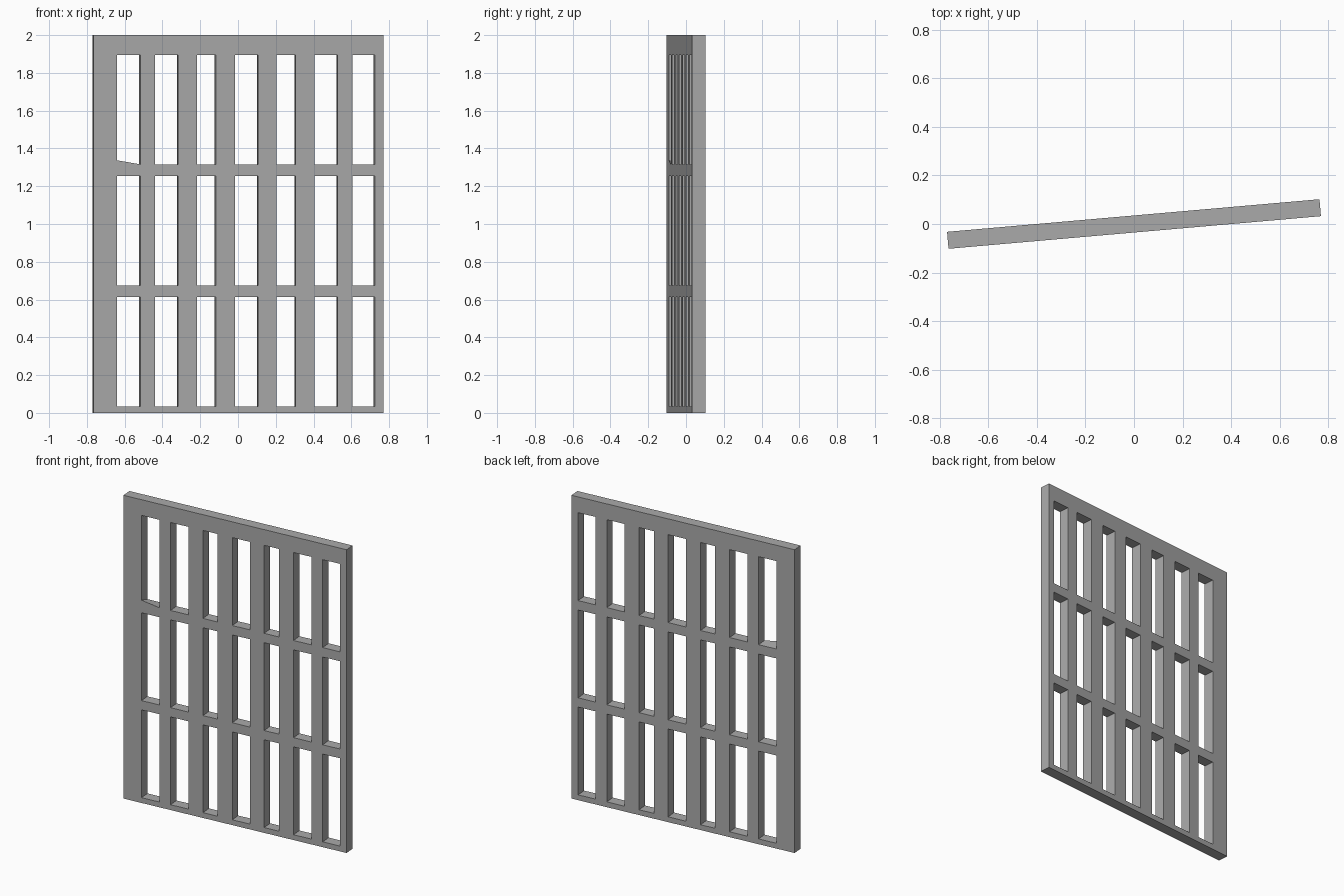
import bpy, bmesh, math
from mathutils import Matrix

if "Cube" in bpy.data.objects:
    bpy.data.objects.remove(bpy.data.objects["Cube"])

HALF_T = 0.035
# Column edges (along the panel) and row edges (height); openings lie in the odd cells
XS = [-0.77, -0.645, -0.522, -0.445, -0.321, -0.221, -0.121, -0.019, 0.103,
      0.201, 0.303, 0.404, 0.526, 0.605, 0.724, 0.77]
ZS = [0, 0.035, 0.614, 0.675, 1.254, 1.316, 1.896, 2]

bm = bmesh.new()


def is_solid(i, k):
    inside = 0 <= i < len(XS) - 1 and 0 <= k < len(ZS) - 1
    return inside and not (i % 2 and k % 2)


# Shared vertices of the front and back sheets
front = [[bm.verts.new((x, -HALF_T, z)) for z in ZS] for x in XS]
back = [[bm.verts.new((x, HALF_T, z)) for z in ZS] for x in XS]


def wall(a, b):
    bm.faces.new((front[a[0]][a[1]], front[b[0]][b[1]],
                  back[b[0]][b[1]], back[a[0]][a[1]]))


# Lattice faces, plus walls wherever a solid cell meets an opening or the outside
for i in range(len(XS) - 1):
    for k in range(len(ZS) - 1):
        if not is_solid(i, k):
            continue
        ring = [(i, k), (i + 1, k), (i + 1, k + 1), (i, k + 1)]
        bm.faces.new([front[a][b] for a, b in ring])
        bm.faces.new([back[a][b] for a, b in reversed(ring)])
        neighbours = [(i, k - 1), (i + 1, k), (i, k + 1), (i - 1, k)]
        for n, cell in enumerate(neighbours):
            if not is_solid(*cell):
                wall(ring[n], ring[(n + 1) % 4])

# Chipped sill: one raised front corner in the upper left opening
front[1][5].co.z += 0.021

bmesh.ops.recalc_face_normals(bm, faces=bm.faces)
# The panel stands slightly turned
bmesh.ops.rotate(bm, verts=bm.verts, matrix=Matrix.Rotation(math.radians(5), 3, 'Z'))

mesh = bpy.data.meshes.new("lattice_panel")
bm.to_mesh(mesh)
bm.free()
panel = bpy.data.objects.new("lattice_panel", mesh)
bpy.context.collection.objects.link(panel)

grey = bpy.data.materials.new("plain grey")
grey.diffuse_color = (0.4, 0.4, 0.4, 1)
grey.use_nodes = True
grey.node_tree.nodes["Principled BSDF"].inputs["Base Color"].default_value = grey.diffuse_color
mesh.materials.append(grey)
